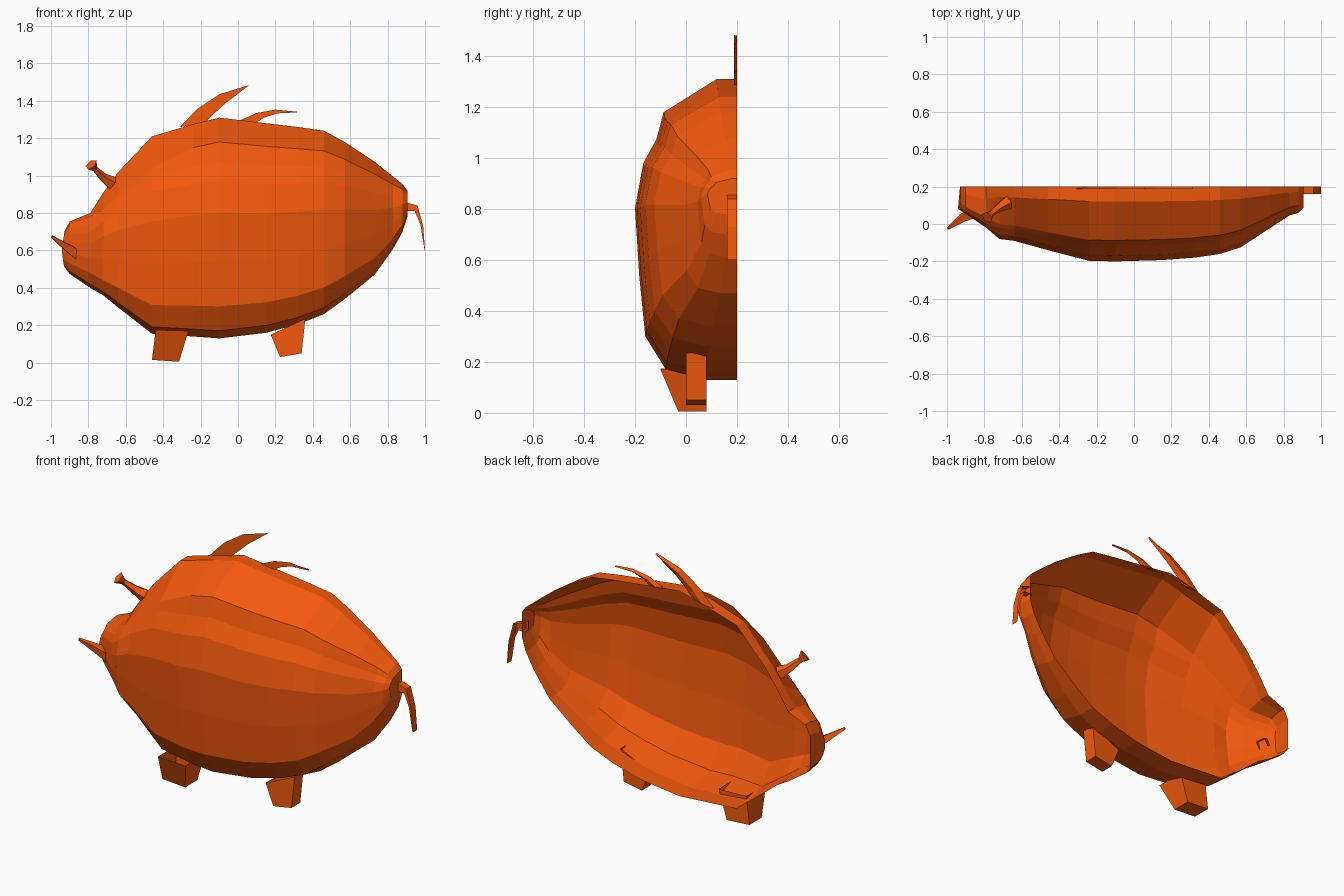
import bpy
import bmesh
import math
from mathutils import Vector

if "Cube" in bpy.data.objects:
    bpy.data.objects.remove(bpy.data.objects["Cube"])

mat = bpy.data.materials.new("orange")
mat.diffuse_color = (0.9, 0.1, 0.004, 1)
mat.use_nodes = True
mat.node_tree.nodes["Principled BSDF"].inputs["Base Color"].default_value = mat.diffuse_color
BACK = 0.2


def make(name, verts, faces):
    me = bpy.data.meshes.new(name)
    me.from_pydata(verts, [], faces)
    bm = bmesh.new()
    bm.from_mesh(me)
    bmesh.ops.remove_doubles(bm, verts=bm.verts, dist=0.0005)
    bmesh.ops.recalc_face_normals(bm, faces=bm.faces)
    bm.to_mesh(me)
    bm.free()
    me.materials.append(mat)
    ob = bpy.data.objects.new(name, me)
    bpy.context.collection.objects.link(ob)
    return ob


def loft(name, rings, closed=True, cap_start=False, cap_end=False):
    n = len(rings[0])
    verts = [v for r in rings for v in r]
    faces = []
    for i in range(len(rings) - 1):
        for j in range(n if closed else n - 1):
            k = (j + 1) % n
            faces.append((i*n + j, i*n + k, (i+1)*n + k, (i+1)*n + j))
    if cap_start:
        faces.append(tuple(range(n)))
    if cap_end:
        faces.append(tuple(range((len(rings)-1)*n, len(rings)*n)))
    return make(name, verts, faces)


def spike(name, path, radii, sides=4):
    # tapered low-poly tube along a path
    pts = [Vector(p) for p in path]
    rings = []
    for i, p in enumerate(pts):
        d = (pts[min(i+1, len(pts)-1)] - pts[max(i-1, 0)]).normalized()
        u = d.cross(Vector((0, 1, 0))).normalized()
        w = d.cross(u)
        rings.append([p + radii[i] * (u*math.cos(a) + w*math.sin(a))
                      for a in [2*math.pi*(k + .5)/sides for k in range(sides)]])
    return loft(name, rings, True, False, True)


def block(name, top, bottom):
    # each end: x0, z0, x1, z1, front y, back y
    def ring(e):
        x0, z0, x1, z1, f, b = e
        return [(x0, f, z0), (x1, f, z1), (x1, b, z1), (x0, b, z0)]
    return loft(name, [ring(top), ring(bottom)], True, False, True)


def blade(name, upper, lower):
    # flat curved bristle
    rings = []
    for a, b in zip(upper, lower):
        m = ((a[0]+b[0])/2, (a[1]+b[1])/2)
        rings.append([(a[0], .188, a[1]), (b[0], .188, b[1]), (m[0], BACK, m[1])])
    return loft(name, rings)


def section(x, b, c, y, prof):
    return [(x, BACK - d*(BACK - y), b + t*(c - b)) for d, t in prof]


# half-shell body: lofted half sections, open at the back
profile = [(0, 1), (.2, 1), (.72, .89), (.79, .80), (.92, .72), (1, .57),
           (.96, .35), (.90, .145), (.70, .035), (.3, 0), (0, 0)]
stations = [  # x, bottom, top, front y
    (-.72, .36, .91, -.08), (-.64, .295, 1.02, -.09), (-.46, .155, 1.21, -.14),
    (-.24, .14, 1.275, -.197), (-.10, .13, 1.31, -.2), (.15, .16, 1.28, -.193),
    (.32, .205, 1.26, -.18), (.46, .26, 1.24, -.16), (.57, .34, 1.18, -.125),
    (.73, .47, 1.075, -.02), (.83, .61, .995, .045), (.88, .70, .955, .06),
    (.905, .78, .92, .085)]
rings = [section(*s, profile) for s in stations]
# softer shoulder line toward the head
for i, drop in enumerate((.03, .04, .05)):
    x, y, z = rings[i][2]
    rings[i][2] = (x, y, z - drop)
loft("body", rings, False, False, True)

# snout: boxier sections joined to the first body ring, with bulging nose
snout_profile = [(0, 1), (.3, 1), (.75, .95), (.9, .86), (.98, .75), (1, .6),
                 (1, .4), (.93, .2), (.75, .05), (.3, 0), (0, 0)]
snout = [(-.925, .515, .70, .08), (-.90, .475, .755, .055), (-.79, .40, .80, -.02)]
snout_rings = [section(*s, snout_profile) for s in snout]
snout_rings[0] = [(x - .018*(1 - abs(z - .6)/.12), y, z) for x, y, z in snout_rings[0]]
loft("snout", snout_rings + [rings[0]], False, True)

# ear and tusk
spike("ear", [(-.675, .115, .96), (-.72, .09, .99), (-.765, .055, 1.035), (-.785, .035, 1.06)],
      [.038, .025, .016, .036], 5)
spike("tusk", [(-.86, .06, .58), (-.92, .03, .62), (-.995, -.025, .675)],
      [.036, .026, .008])

# legs
block("front_leg", (-.44, .175, -.265, .17, -.10, .08), (-.46, .015, -.315, .005, -.03, .08))
block("rear_leg", (.175, .15, .36, .235, 0, .08), (.225, .03, .34, .05, 0, .08))

# tail
tail_up = [(.89, .86), (.96, .84), (.99, .73), (1.0, .6)]
tail_low = [(.89, .81), (.945, .81), (.975, .74), (.998, .6)]
loft("tail", [[(a[0], BACK, a[1]), (a[0], .16, a[1]), (b[0], .16, b[1]), (b[0], BACK, b[1])]
              for a, b in zip(tail_up, tail_low)], False)

# back bristles
blade("long_bristle", [(-.31, 1.26), (-.22, 1.355), (-.10, 1.435), (.055, 1.483)],
      [(-.18, 1.28), (-.14, 1.32), (-.07, 1.385), (.055, 1.48)])
blade("short_bristle", [(0, 1.29), (.10, 1.335), (.20, 1.353), (.315, 1.342)],
      [(.10, 1.285), (.14, 1.31), (.21, 1.333), (.315, 1.338)])
